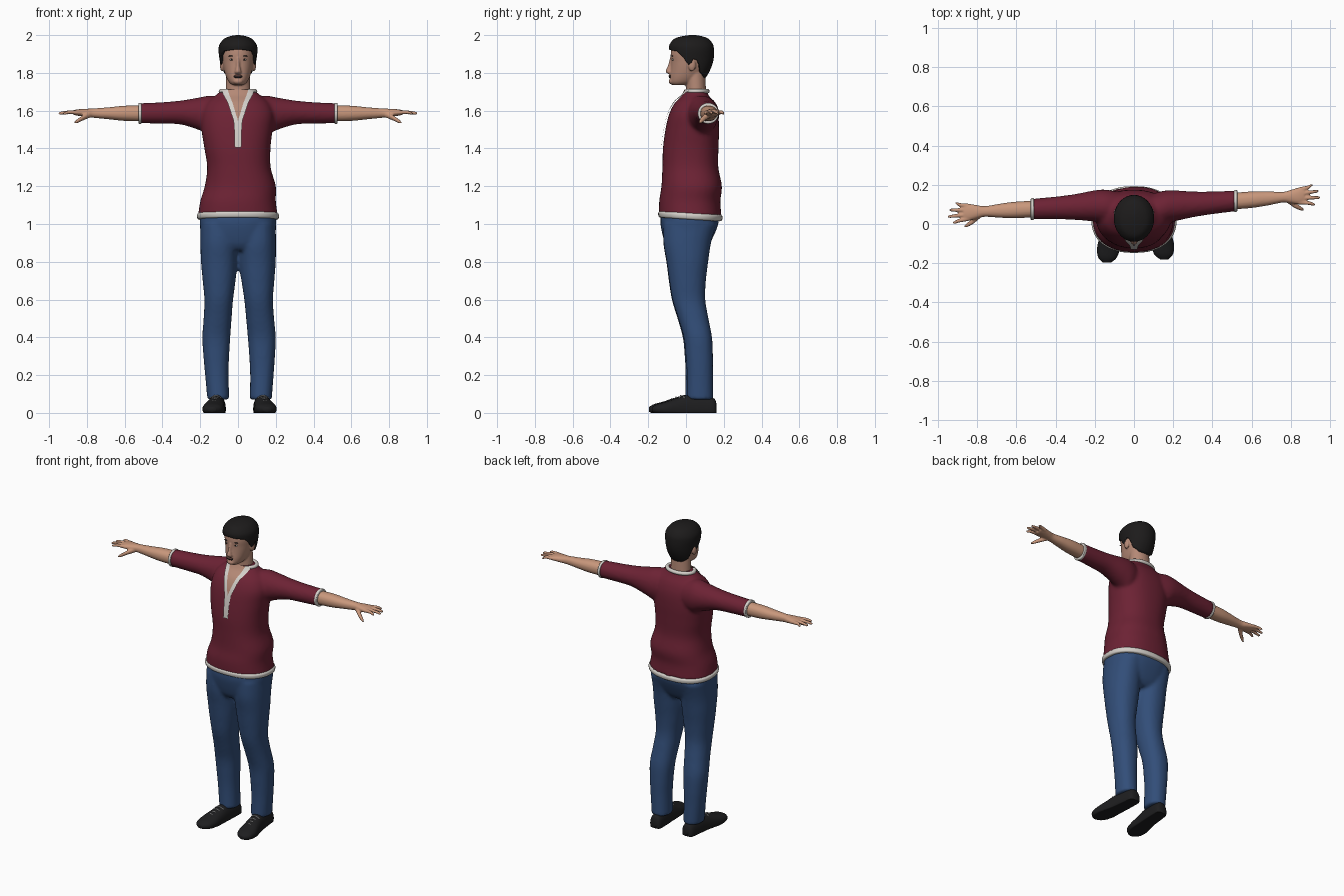
import bpy, bmesh, math
from mathutils import Matrix, Vector

cube = bpy.data.objects.get("Cube")
if cube:
    bpy.data.objects.remove(cube, do_unlink=True)


def material(name, *rgb):
    m = bpy.data.materials.new(name)
    m.use_nodes = True
    m.diffuse_color = (*rgb, 1)
    node = next(n for n in m.node_tree.nodes if n.type == 'BSDF_PRINCIPLED')
    node.inputs["Base Color"].default_value = (*rgb, 1)
    return m


SHIRT = material("burgundy cloth", .15, .016, .034)
DENIM = material("blue denim", .032, .076, .19)
SKIN = material("arm skin", .58, .31, .2)
FACE = material("face skin", .46, .25, .18)
HAIR = material("black hair", .012, .011, .011)
TRIM = material("pale trim", .65, .62, .58)
SHOE = material("black leather", .013, .013, .014)
LACE = material("grey lace", .4, .4, .4)
LIP = material("lip", .3, .13, .11)


def smooth_rows(rows, steps=6):
    """Catmull-Rom interpolation of section tuples."""
    out = []
    for i in range(len(rows) - 1):
        quad = (rows[max(i - 1, 0)], rows[i], rows[i + 1], rows[min(i + 2, len(rows) - 1)])
        for k in range(steps):
            t = k / steps
            out.append([(2 * b + (c - a) * t + (2 * a - 5 * b + 4 * c - d) * t * t
                         + (3 * b - a - 3 * c + d) * t ** 3) / 2 for a, b, c, d in zip(*quad)])
    return out + [list(rows[-1])]


def power(v, p):
    return math.copysign(abs(v) ** (2 / p), v)


def loft(bm, rows, axis='Z', n=32, p=2.0, side=1, move=lambda co: co):
    """Closed skin over oval sections (position, centre a, centre b, radius a, radius b)."""
    rings = []
    for t, a, b, ra, rb in smooth_rows(rows):
        ring = []
        for k in range(n):
            ang = 2 * math.pi * k / n
            u, v = a + ra * power(math.cos(ang), p), b + rb * power(math.sin(ang), p)
            co = {'X': (t, u, v), 'Y': (u, t, v), 'Z': (u, v, t)}[axis]
            ring.append(bm.verts.new(move(Vector((co[0] * side, co[1], co[2])))))
        rings.append(ring)
    for r, s in zip(rings, rings[1:]):
        for k in range(n):
            bm.faces.new((r[k], r[(k + 1) % n], s[(k + 1) % n], s[k]))
    bm.faces.new(rings[0])
    bm.faces.new(rings[-1])


def ball(bm, centre, radii):
    bmesh.ops.create_uvsphere(bm, u_segments=20, v_segments=12, radius=1,
                              matrix=Matrix.Translation(centre) @ Matrix.Diagonal((*radii, 1)))


def finish(name, bm, mat, voxel=0, thick=0, relax=3):
    bmesh.ops.recalc_face_normals(bm, faces=bm.faces)
    mesh = bpy.data.meshes.new(name)
    bm.to_mesh(mesh)
    bm.free()
    mesh.materials.append(mat)
    for f in mesh.polygons:
        f.use_smooth = True
    ob = bpy.data.objects.new(name, mesh)
    bpy.context.scene.collection.objects.link(ob)
    if voxel:
        r = ob.modifiers.new("blend", 'REMESH')
        r.mode, r.voxel_size, r.use_smooth_shade = 'VOXEL', voxel, True
        s = ob.modifiers.new("relax", 'SMOOTH')
        s.factor, s.iterations = .5, relax
    if thick:
        s = ob.modifiers.new("thickness", 'SOLIDIFY')
        s.thickness, s.offset = thick, -1
    return ob


def arm_shift(side):
    slope = .08 if side > 0 else -.05
    return lambda co: co + Vector((0, .092 + slope * (abs(co.x) - .2), 0))


# Shirt: body and sleeves blended together
TORSO = [(1.04, 0, .023, .212, .165), (1.12, 0, .02, .2, .162), (1.2, .012, .03, .188, .16),
         (1.3, .005, .023, .168, .148), (1.4, -.003, .025, .175, .147), (1.5, -.005, .033, .188, .142),
         (1.58, 0, .04, .19, .13), (1.64, 0, .045, .165, .105), (1.68, 0, .05, .12, .07),
         (1.71, 0, .053, .085, .055)]
SLEEVE = [(.06, -.01, 1.57, .07, .09), (.14, -.005, 1.575, .085, .105), (.2, 0, 1.583, .08, .088),
          (.3, 0, 1.59, .066, .064), (.4, 0, 1.588, .058, .057), (.52, 0, 1.586, .053, .053)]
bm = bmesh.new()
loft(bm, TORSO, n=48, p=2.3)
for s in (-1, 1):
    loft(bm, SLEEVE, 'X', side=s, move=arm_shift(s))
finish("shirt", bm, SHIRT, .011, relax=4)

# Hem and cuffs
bm = bmesh.new()
loft(bm, [(1.025, 0, .023, .2, .153), (1.03, 0, .023, .214, .167), (1.05, 0, .023, .217, .17),
          (1.062, 0, .023, .205, .16)], n=48, p=2.3,
     move=lambda co: co - Vector((0, 0, .06 * co.y)))
finish("shirt_hem", bm, TRIM)
for s, label in ((-1, "right"), (1, "left")):
    bm = bmesh.new()
    loft(bm, [(.51, 0, 1.586, .05, .05), (.513, 0, 1.586, .055, .055), (.525, 0, 1.586, .055, .055),
              (.528, 0, 1.586, .047, .047)], 'X', side=s, move=arm_shift(s))
    finish(label + "_cuff", bm, TRIM)


# Neck opening: strips laid on the chest
def chest_point(x, z, lift):
    _, cx, cy, rx, ry = min(smooth_rows(TORSO, 40), key=lambda r: abs(r[0] - z))
    u = min(abs(x - cx) / rx, .97)
    return x, cy - ry * (1 - u ** 2.3) ** (1 / 2.3) - lift, z + lift * .5


def strip(name, rows, mat, lift, side=1):
    bm = bmesh.new()
    grid = [[bm.verts.new(chest_point(side * (a + (b - a) * k / 6), z, lift)) for k in range(7)]
            for z, a, b in smooth_rows(rows, 5)]
    for r, q in zip(grid, grid[1:]):
        for k in range(6):
            bm.faces.new((r[k], r[k + 1], q[k + 1], q[k]))
    finish(name, bm, mat)


LAPEL = [(1.71, .055, .088), (1.68, .046, .078), (1.64, .03, .056), (1.58, .012, .036),
         (1.53, 0, .022), (1.4, 0, .017)]
for s, label in ((-1, "right"), (1, "left")):
    strip(label + "_neck_trim", LAPEL, TRIM, .008, s)
strip("open_neck_skin", [(z, -a - .004, a + .004) for z, a, b in LAPEL[:5]], FACE, .005)

# Collar round the back of the neck
curve = bpy.data.curves.new("collar", 'CURVE')
curve.dimensions, curve.bevel_depth, curve.bevel_resolution = '3D', .012, 3
spline = curve.splines.new('POLY')
spline.points.add(32)
for k, pt in enumerate(spline.points):
    a = math.radians(50 + 260 * k / 32)
    pt.co = (.09 * math.sin(a), .053 - .06 * math.cos(a), 1.703, 1)
curve.materials.append(TRIM)
bpy.context.scene.collection.objects.link(bpy.data.objects.new("collar", curve))

# Forearms with hands
FOREARM = [(.49, 0, 1.585, .042, .042), (.6, 0, 1.586, .042, .04), (.68, 0, 1.586, .036, .032),
           (.76, 0, 1.587, .027, .025), (.8, 0, 1.588, .034, .022), (.84, 0, 1.59, .042, .018),
           (.87, 0, 1.59, .038, .013)]
for s, label in ((-1, "right"), (1, "left")):
    bm = bmesh.new()
    loft(bm, FOREARM, 'X', side=s, p=2.2, move=arm_shift(s))
    for y, tip in ((-.032, .925), (-.011, .95), (.011, .942), (.032, .912)):
        loft(bm, [(.84, y, 1.59, .012, .012), (.89, y * 1.25, 1.592, .01, .01),
                  (tip - .01, y * 1.5, 1.587, .008, .008), (tip, y * 1.55, 1.585, .004, .004)],
             'X', n=12, side=s, move=arm_shift(s))
    loft(bm, [(.78, -.015, 1.58, .014, .016), (.82, -.045, 1.562, .015, .014),
              (.85, -.064, 1.545, .011, .011), (.866, -.072, 1.536, .005, .005)],
         'X', n=12, side=s, move=arm_shift(s))
    finish(label + "_forearm_and_hand", bm, SKIN, .005, relax=2)

# Trousers: hips and legs blended together
LEG = [(1.0, .1, .02, .1, .14), (.9, .1, .006, .099, .126), (.8, .1, .006, .096, .11),
       (.7, .1, .006, .087, .097), (.6, .102, .012, .076, .087), (.5, .108, .035, .074, .08),
       (.4, .115, .058, .074, .075), (.3, .115, .065, .068, .072), (.2, .112, .067, .062, .069),
       (.07, .104, .066, .058, .07)]
bm = bmesh.new()
loft(bm, [(.86, 0, .005, .08, .09), (.9, 0, .008, .18, .12), (1.0, 0, .018, .202, .153),
          (1.07, 0, .02, .195, .15)], n=48, p=2.4)
for s in (-1, 1):
    loft(bm, LEG, side=s, p=2.2,
         move=lambda co: co + (Vector((.018, .008, 0)) * (1 - co.z) if s > 0 else Vector()))
finish("trousers", bm, DENIM, .011, relax=3)

# Shoes and laces
SHOE_ROWS = [(.145, .103, .02, .022, .03), (.13, .104, .02, .038, .058), (.07, .108, .02, .043, .075),
             (0, .114, .02, .046, .075), (-.06, .122, .02, .052, .06), (-.12, .13, .02, .058, .04),
             (-.17, .135, .02, .048, .026), (-.197, .138, .018, .02, .012)]
for s, label in ((-1, "right"), (1, "left")):
    shift = Vector((.016, .016, 0)) if s > 0 else Vector()
    bm = bmesh.new()
    loft(bm, SHOE_ROWS, 'Y', side=s, p=2.2,
         move=lambda co: Vector((co.x, co.y, max(co.z, 0))) + shift)
    finish(label + "_shoe", bm, SHOE)
    bm = bmesh.new()
    for k in range(4):
        y, z, x = -.025 - .023 * k, .092 - .009 * k, .117 + .003 * k
        loft(bm, [(x - .03, y, z - .014, .004, .004), (x, y - .004, z, .004, .004),
                  (x + .03, y, z - .014, .004, .004)], 'X', n=8, side=s, move=lambda co: co + shift)
    finish(label + "_laces", bm, LACE)


# Head, neck, nose and ears
def oval_rows(rows):
    return [(z, 0, (f + b) / 2, w, (b - f) / 2) for z, f, b, w in rows]


HEAD = oval_rows([(1.735, -.07, 0, .028), (1.75, -.084, .05, .047), (1.78, -.085, .085, .063),
                  (1.82, -.081, .11, .075), (1.86, -.079, .125, .082), (1.9, -.081, .13, .085),
                  (1.94, -.073, .127, .08), (1.97, -.045, .105, .058), (1.985, 0, .07, .03)])
bm = bmesh.new()
loft(bm, HEAD, n=40, p=2.1)
loft(bm, [(1.6, 0, .055, .075, .055), (1.7, 0, .053, .066, .053), (1.8, 0, .05, .062, .052)])
loft(bm, [(1.79, 0, -.078, .01, .008), (1.802, 0, -.088, .018, .017), (1.815, 0, -.088, .015, .018),
          (1.84, 0, -.08, .01, .016), (1.88, 0, -.076, .008, .009)], n=16)
for s in (-1, 1):
    ball(bm, (s * .084, .032, 1.84), (.012, .02, .032))
ball(bm, (0, -.074, 1.755), (.026, .018, .016))
finish("head_and_neck", bm, FACE, .005, relax=3)

# Hair: a shell whose lower edge follows the hairline
CROWN = smooth_rows(oval_rows([(1.76, .02, .095, .062), (1.8, -.03, .12, .082), (1.84, -.06, .138, .092),
                               (1.88, -.084, .147, .099), (1.92, -.089, .148, .103), (1.95, -.087, .143, .098),
                               (1.98, -.062, .12, .074), (1.994, -.02, .085, .042), (2.0, .02, .05, .008)]), 30)
HAIRLINE = [(0, 1.925), (50, 1.915), (66, 1.885), (76, 1.84), (86, 1.85), (92, 1.875), (104, 1.865),
            (116, 1.8), (145, 1.775), (181, 1.77)]


def hairline(deg):
    for (a, za), (b, zb) in zip(HAIRLINE, HAIRLINE[1:]):
        if a <= deg < b:
            return za + (zb - za) * (deg - a) / (b - a)


bm = bmesh.new()
N, M = 80, 24
shell = []
for k in range(N):
    ang = 2 * math.pi * k / N
    low = hairline(math.degrees(min(ang, 2 * math.pi - ang)))
    column = []
    for j in range(M + 1):
        z = low + (2.0 - low) * math.sin(j / M * math.pi / 2)
        _, _, cy, rx, ry = min(CROWN, key=lambda r: abs(r[0] - z))
        column.append(bm.verts.new((rx * math.sin(ang), cy - ry * math.cos(ang), z)))
    shell.append(column)
for k in range(N):
    c, d = shell[k], shell[(k + 1) % N]
    for j in range(M):
        bm.faces.new((c[j], d[j], d[j + 1], c[j + 1]))
bm.faces.new([c[-1] for c in shell])
finish("hair", bm, HAIR, thick=.018)

# Face details
for name, mat, spots in (
        ("eyes", TRIM, [(s * .032, -.069, 1.87, .012, .005, .005) for s in (-1, 1)]),
        ("irises", HAIR, [(s * .032, -.0725, 1.87, .005, .003, .005) for s in (-1, 1)]),
        ("eyebrows", HAIR, [(s * .033, -.0715, 1.889, .019, .005, .003) for s in (-1, 1)]),
        ("mouth", HAIR, [(0, -.085, 1.781, .024, .006, .009)]),
        ("lips", LIP, [(0, -.087, 1.784, .02, .006, .005)])):
    bm = bmesh.new()
    for x, y, z, *radii in spots:
        ball(bm, (x, y, z), radii)
    finish(name, bm, mat)
